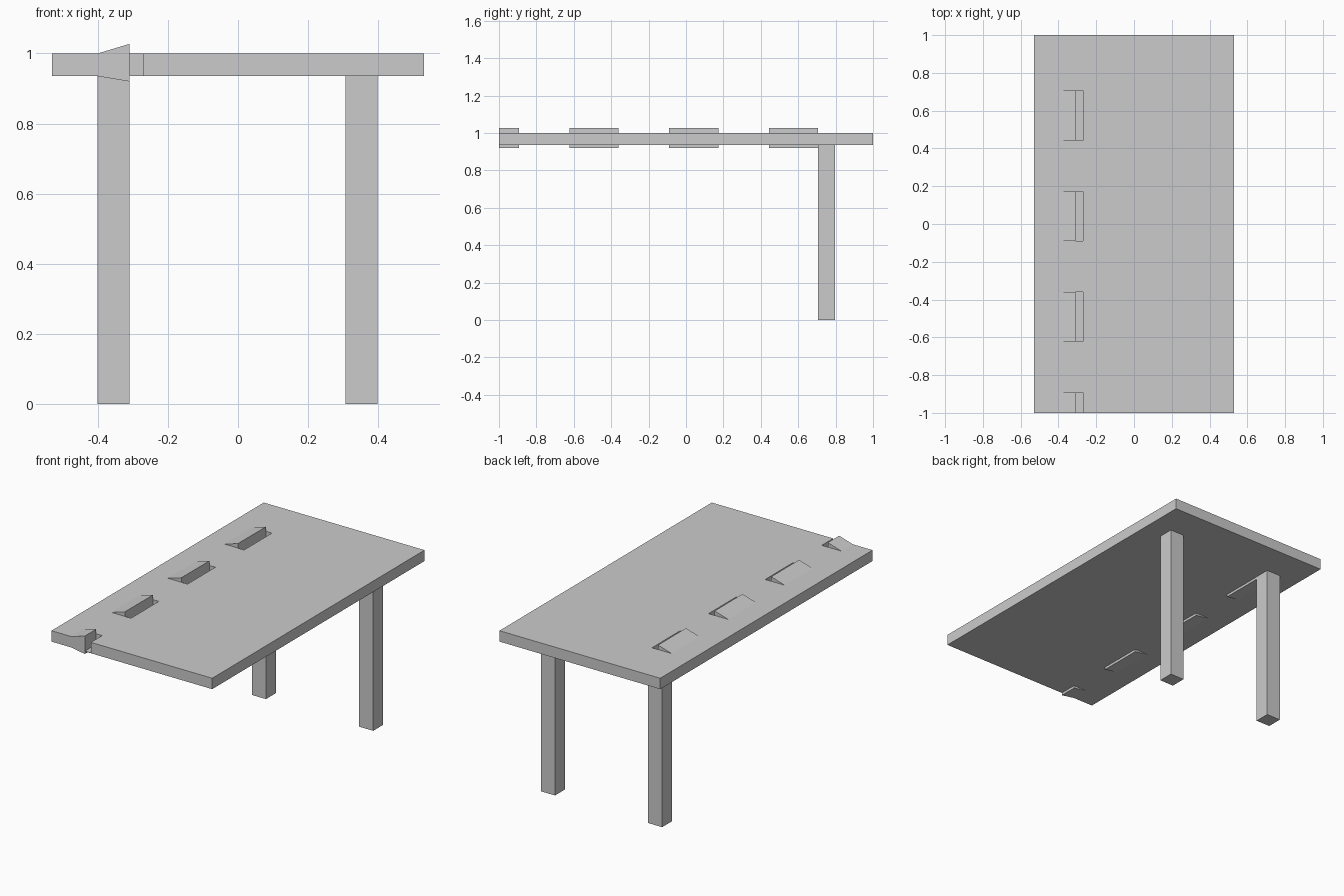
import bpy, bmesh

if "Cube" in bpy.data.objects:
    bpy.data.objects.remove(bpy.data.objects["Cube"])

TOP, UNDER = 1.0, 0.935


def make_object(name, bm):
    bmesh.ops.recalc_face_normals(bm, faces=bm.faces)
    me = bpy.data.meshes.new(name)
    bm.to_mesh(me)
    bm.free()
    ob = bpy.data.objects.new(name, me)
    bpy.context.collection.objects.link(ob)
    return ob


def extrude_profile(name, profile, y0, y1):
    """Extrude an x-z profile from y0 to y1."""
    bm = bmesh.new()
    face = bm.faces.new([bm.verts.new((x, y0, z)) for x, z in profile])
    res = bmesh.ops.extrude_face_region(bm, geom=[face])
    verts = [g for g in res["geom"] if isinstance(g, bmesh.types.BMVert)]
    bmesh.ops.translate(bm, verts=verts, vec=(0, y1 - y0, 0))
    return make_object(name, bm)


def box(name, x0, x1, y0, y1, z0, z1):
    return extrude_profile(name, [(x0, z0), (x1, z0), (x1, z1), (x0, z1)], y0, y1)


# Table top
top = box("table_top", -0.53, 0.53, -1, 1, UNDER, TOP)

# Back pair of legs
for side, x in (("left", -0.355), ("right", 0.352)):
    box(f"back_leg_{side}", x - 0.046, x + 0.046, 0.705, 0.797, 0, UNDER)

# Raised vent flaps, each with a slot in front of it; the last runs off the front edge
flap = [(-0.4, TOP), (-0.4, UNDER), (-0.31, 0.92), (-0.31, 1.027)]
for i in range(4):
    y1 = 0.706 - i * 0.533
    y0 = max(y1 - 0.263, -1)
    extrude_profile(f"vent_flap_{i + 1}", flap, y0, y1)
    cut_y0 = y0 if y0 > -1 else -1.1
    cutter = box("slot_cutter", -0.313, -0.27, cut_y0, y1, UNDER + 0.002, 1.1)
    cutter.hide_render = True
    mod = top.modifiers.new("slot", 'BOOLEAN')
    mod.operation = 'DIFFERENCE'
    mod.solver = 'EXACT'
    mod.object = cutter
    bpy.context.view_layer.objects.active = top
    bpy.ops.object.modifier_apply(modifier=mod.name)
    bpy.data.objects.remove(cutter)
